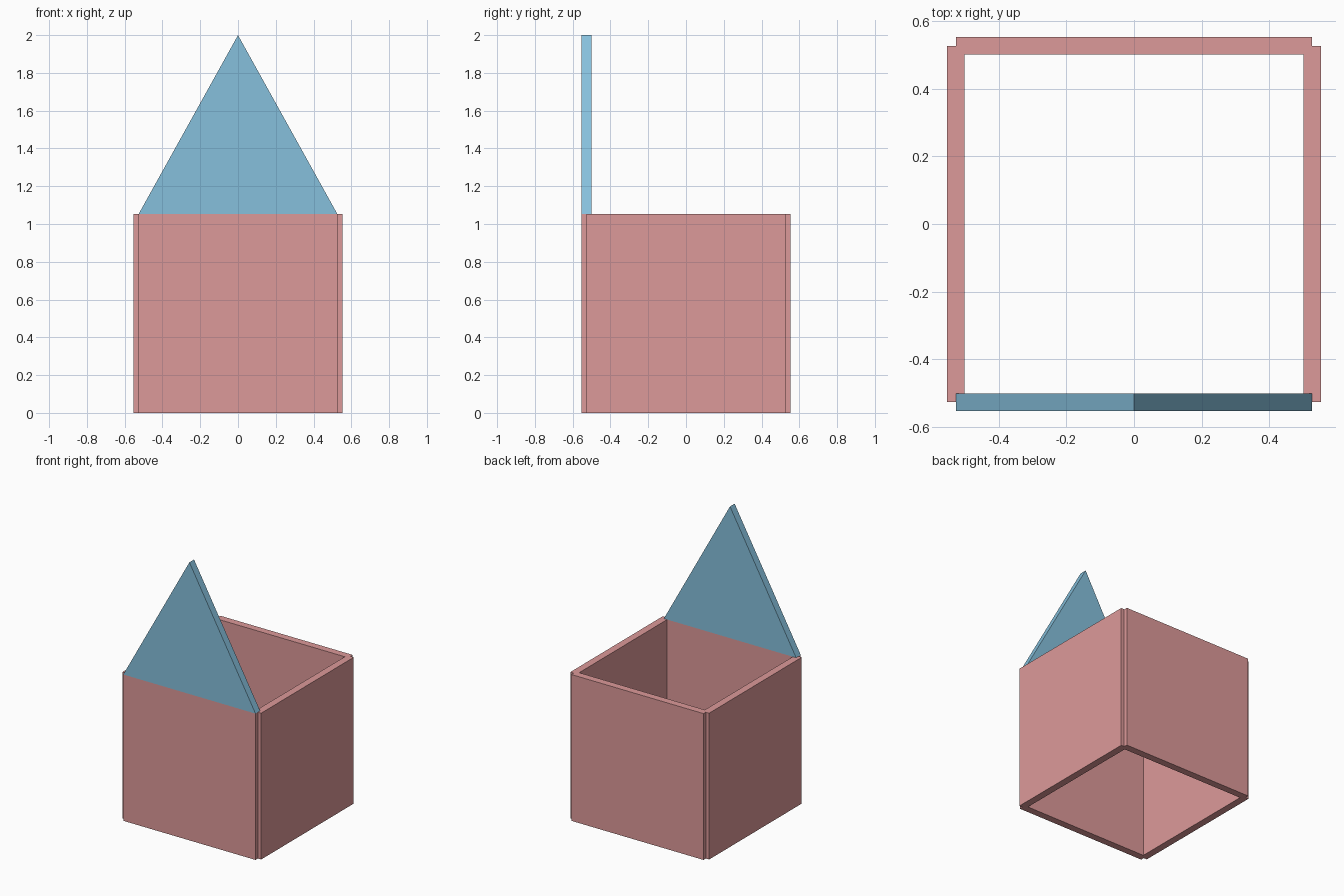
import bpy
import bmesh
from math import pi
from mathutils import Matrix

if "Cube" in bpy.data.objects:
    bpy.data.objects.remove(bpy.data.objects["Cube"])

W = 1.0526          # wall width and height
T = 0.0526          # wall thickness
TOP = 2.0           # gable peak


def material(name, rgb):
    mat = bpy.data.materials.new(name)
    mat.diffuse_color = (*rgb, 1.0)
    mat.use_nodes = True
    mat.node_tree.nodes["Principled BSDF"].inputs["Base Color"].default_value = mat.diffuse_color
    return mat


def panel(name, outline, angle, mat):
    """Extrude an xz outline into a panel on the front side, then turn it about z."""
    bm = bmesh.new()
    y = -W / 2 - T / 2
    face = bm.faces.new([bm.verts.new((x, y, z)) for x, z in outline])
    ext = bmesh.ops.extrude_face_region(bm, geom=[face])
    verts = [g for g in ext["geom"] if isinstance(g, bmesh.types.BMVert)]
    bmesh.ops.translate(bm, verts=verts, vec=(0, T, 0))
    bmesh.ops.recalc_face_normals(bm, faces=bm.faces)
    bm.transform(Matrix.Rotation(angle, 4, 'Z'))
    mesh = bpy.data.meshes.new(name)
    bm.to_mesh(mesh)
    bm.free()
    mesh.materials.append(mat)
    obj = bpy.data.objects.new(name, mesh)
    bpy.context.collection.objects.link(obj)
    return obj


red = material("wall_red", (0.72, 0.32, 0.32))
blue = material("gable_blue", (0.24, 0.53, 0.72))

# Four identical walls around the centre
h = W / 2
square = [(-h, 0), (h, 0), (h, W), (-h, W)]
for i, side in enumerate(("front", "right", "back", "left")):
    panel(side + "_wall", square, i * pi / 2, red)

# Triangular gable standing on the front wall
panel("front_gable", [(-h, W), (h, W), (0, TOP)], 0, blue)
